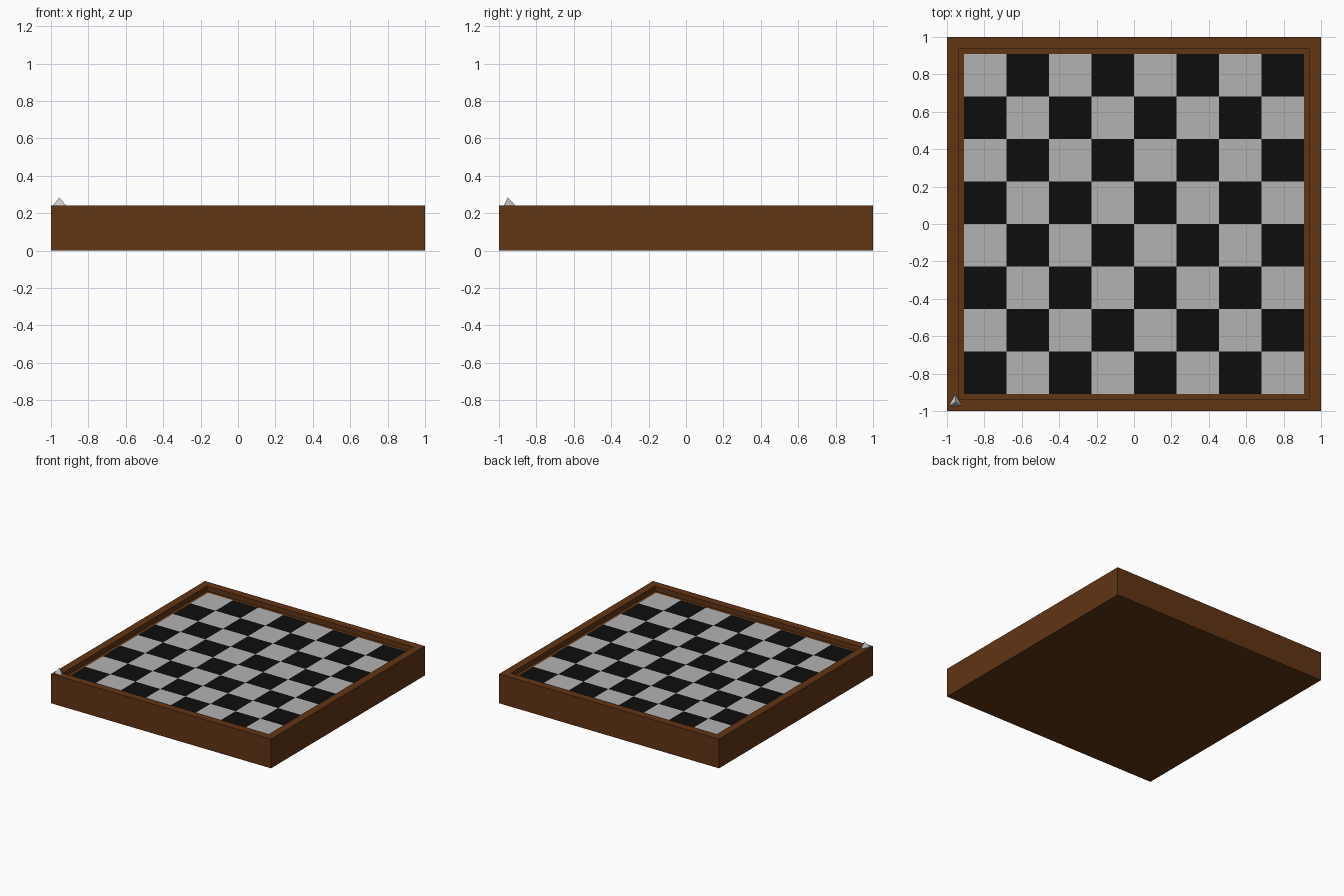
import bpy, bmesh

if "Cube" in bpy.data.objects:
    bpy.data.objects.remove(bpy.data.objects["Cube"])

TOP = 0.24       # rim height
FLOOR = 0.202    # playing surface height
INNER = 0.91     # half width of playing surface


def material(name, rgb):
    m = bpy.data.materials.new(name)
    m.diffuse_color = (*rgb, 1)
    m.use_nodes = True
    m.node_tree.nodes["Principled BSDF"].inputs["Base Color"].default_value = m.diffuse_color
    return m


def add_object(name, bm, mats):
    mesh = bpy.data.meshes.new(name)
    bm.to_mesh(mesh)
    bm.free()
    for m in mats:
        mesh.materials.append(m)
    ob = bpy.data.objects.new(name, mesh)
    bpy.context.collection.objects.link(ob)
    return ob


wood = material("brown_wood", (0.12, 0.035, 0.007))
dark = material("black_square", (0.004, 0.004, 0.004))
light = material("light_square", (0.45, 0.45, 0.45))

# Wooden tray: block with a shallow square recess
bm = bmesh.new()
bmesh.ops.create_cube(bm, size=1)
for v in bm.verts:
    v.co = (v.co.x * 2, v.co.y * 2, (v.co.z + 0.5) * TOP)
bm.normal_update()
top = max(bm.faces, key=lambda f: f.calc_center_median().z)
bmesh.ops.inset_region(bm, faces=[top], thickness=1 - INNER)
inner = bmesh.ops.extrude_face_region(bm, geom=[top])
for v in [g for g in inner["geom"] if isinstance(g, bmesh.types.BMVert)]:
    v.co.z = FLOOR - 0.002
if top.is_valid:
    bmesh.ops.delete(bm, geom=[top], context="FACES_ONLY")
bmesh.ops.recalc_face_normals(bm, faces=bm.faces)
add_object("board_frame", bm, [wood])

# Checkered playing surface, dark square at front left
bm = bmesh.new()
bmesh.ops.create_grid(bm, x_segments=8, y_segments=8, size=INNER)
cell = INNER / 4
for f in bm.faces:
    c = f.calc_center_median()
    col, row = int((c.x + INNER) // cell), int((c.y + INNER) // cell)
    f.material_index = (col + row) % 2
for v in bm.verts:
    v.co.z = FLOOR
add_object("checkered_squares", bm, [dark, light])

# Small three-sided marker on the front left corner of the rim
bpy.ops.mesh.primitive_cone_add(vertices=3, radius1=0.042, radius2=0, depth=0.044,
                                location=(-0.955, -0.953, TOP + 0.022))
bpy.context.object.name = "corner_marker"
